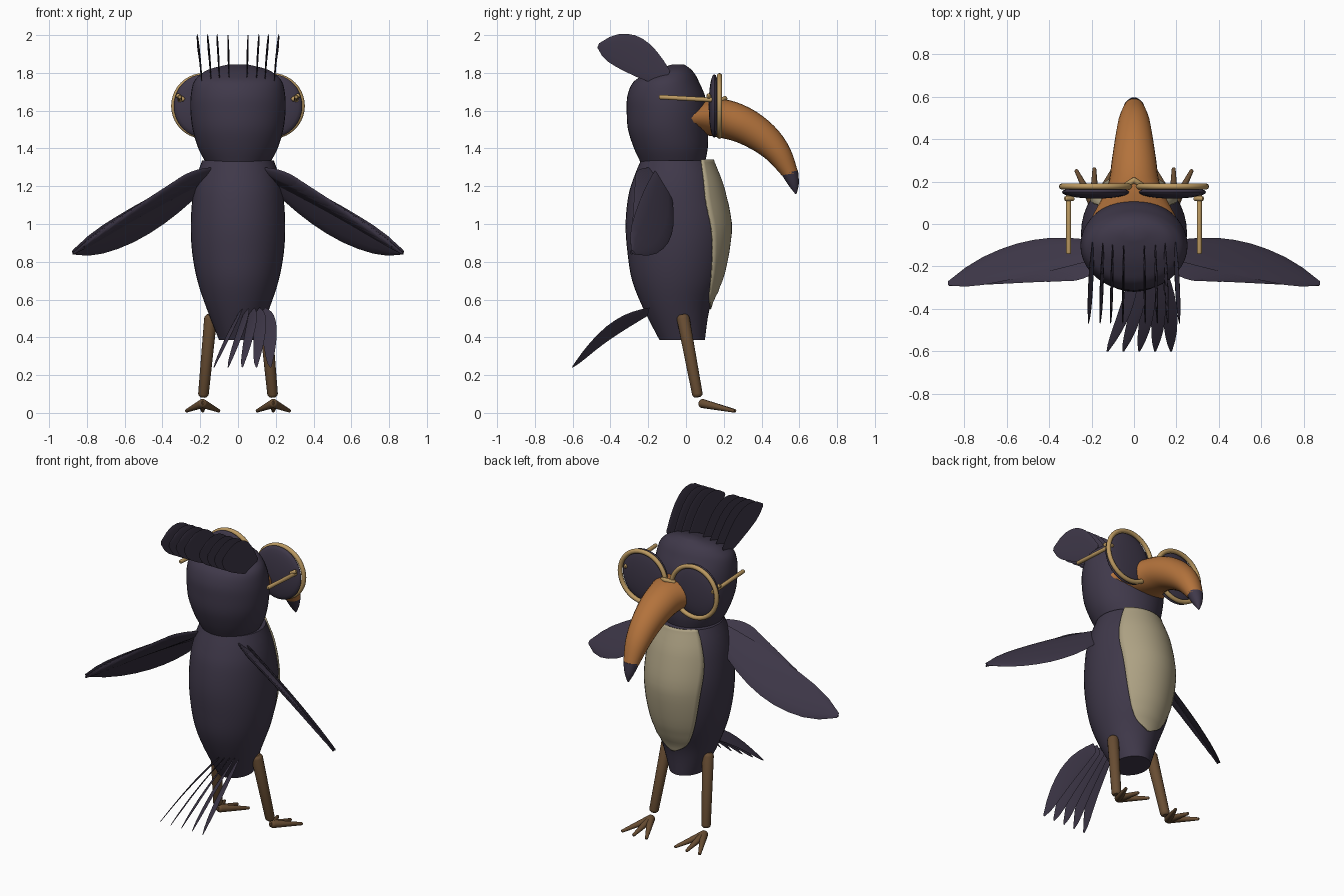
import bpy, bmesh
from math import sin, cos, pi, radians
from mathutils import Vector as V

cube = bpy.data.objects.get("Cube")
if cube:
    bpy.data.objects.remove(cube, do_unlink=True)


def material(name, rgb):
    m = bpy.data.materials.new(name)
    m.use_nodes = True
    m.diffuse_color = (*rgb, 1)
    m.node_tree.nodes["Principled BSDF"].inputs["Base Color"].default_value = (*rgb, 1)
    m.node_tree.nodes["Principled BSDF"].inputs["Roughness"].default_value = 0.7
    return m


PLUMAGE = material("dark plumage", (0.05, 0.04, 0.068))
CREAM = material("cream belly", (0.42, 0.36, 0.23))
ORANGE = material("orange beak", (0.45, 0.17, 0.045))
GOLD = material("gold frame", (0.5, 0.32, 0.12))
BROWN = material("brown leg", (0.14, 0.075, 0.033))


def finish(bm, name, mat):
    bmesh.ops.recalc_face_normals(bm, faces=bm.faces[:])
    me = bpy.data.meshes.new(name)
    bm.to_mesh(me)
    bm.free()
    me.shade_smooth()
    me.set_sharp_from_angle(angle=radians(40))
    me.materials.append(mat)
    ob = bpy.data.objects.new(name, me)
    bpy.context.collection.objects.link(ob)
    return ob


def loft(name, rings, mat, n=24):
    """Skin elliptical rings, each given as centre and two half-axes."""
    bm = bmesh.new()
    rows = [[bm.verts.new(c + u * cos(2 * pi * k / n) + v * sin(2 * pi * k / n))
             for k in range(n)] for c, u, v in rings]
    for a, b in zip(rows, rows[1:]):
        for k in range(n):
            bm.faces.new((a[k], a[(k + 1) % n], b[(k + 1) % n], b[k]))
    bm.faces.new(rows[0])
    bm.faces.new(rows[-1])
    return finish(bm, name, mat)


def smooth_rows(keys, steps=4):
    """Catmull-Rom samples between rows of numbers."""
    out = []
    for i in range(len(keys) - 1):
        p = [keys[max(0, min(len(keys) - 1, i + j))] for j in (-1, 0, 1, 2)]
        for s in range(steps):
            t = s / steps
            out.append([b + 0.5 * t * (c - a + t * (2 * a - 5 * b + 4 * c - d
                        + t * (3 * (b - c) + d - a))) for a, b, c, d in zip(*p)])
    return out + [list(keys[-1])]


def upright(name, keys, mat):
    return loft(name, [(V((0, cy, z)), V((rx, 0, 0)), V((0, ry, 0)))
                       for z, cy, rx, ry in smooth_rows(keys)], mat, 40)


def rod(name, a, b, ra, rb, mat):
    a, b = V(a), V(b)
    d = (b - a).normalized()
    u = d.orthogonal().normalized()
    v = d.cross(u)
    rings = [(a, .6, -.6), (a, .9, -.3), (a, 1, 0), (b, 1, 0), (b, .9, .3), (b, .6, .6)]
    return loft(name, [(p + d * off * r, u * k * r, v * k * r) for p, k, off in rings
                       for r in [ra if p is a else rb]], mat, 16)


def feather(name, root, tip, width, thick, bend):
    """Thin leaf-shaped blade, curved along its length."""
    root, tip, width, thick, bend = map(V, (root, tip, width, thick, bend))
    shape = (.45, .66, .83, .95, 1, 1, .93, .8, .55, .12)
    rings = []
    for i, w in enumerate(shape):
        t = i / (len(shape) - 1)
        rings.append((root.lerp(tip, t) + bend * sin(pi * t), width * w, thick * (.4 + .6 * w)))
    return loft(name, rings, PLUMAGE, 12)


# Body and head: height, centre y, half width, half depth
BODY = [(.385, -.02, .10, .12), (.55, -.05, .165, .175), (.7, -.05, .215, .235),
        (.85, -.045, .243, .265), (1, -.043, .25, .277), (1.15, -.05, .24, .255),
        (1.25, -.05, .22, .225), (1.335, -.05, .19, .19)]
upright("body", BODY, PLUMAGE)
upright("head", [(1.325, -.07, .17, .17), (1.4, -.08, .21, .195), (1.5, -.095, .24, .212),
                 (1.6, -.1, .252, .214), (1.68, -.105, .25, .205), (1.75, -.105, .235, .175),
                 (1.79, -.085, .2, .135), (1.82, -.065, .15, .09), (1.845, -.04, .05, .03)],
        PLUMAGE)

# Belly plate wraps the front of the body and narrows downward
spread = [(.55, .06), (.6, .48), (.7, .7), (.9, .84), (1.1, .95), (1.25, .9), (1.34, .82)]
samples = smooth_rows(BODY, 16)
bm = bmesh.new()
rows = []
for z, half in smooth_rows(spread):
    _, cy, rx, ry = min(samples, key=lambda r: abs(r[0] - z))
    rows.append([bm.verts.new((sin(a) * rx * 1.015, cy + cos(a) * ry * 1.015, z))
                 for a in [half * (k / 8 - 1) for k in range(17)]])
for a, b in zip(rows, rows[1:]):
    for k in range(16):
        bm.faces.new((a[k], a[k + 1], b[k + 1], b[k]))
belly = finish(bm, "belly", CREAM)
mod = belly.modifiers.new("thickness", "SOLIDIFY")
mod.thickness, mod.offset = .01, 0


# Beak: y, z, half height, half width, slope angle
def beak_part(name, keys, mat):
    loft(name, [(V((0, y, z)), V((rx, 0, 0)), V((0, sin(a), cos(a))) * rh)
                for y, z, rh, rx, a in smooth_rows(keys)], mat)


beak_part("beak", [(.03, 1.56, .08, .2, 0), (.18, 1.56, .102, .125, .05),
                   (.3, 1.525, .097, .105, .4), (.41, 1.455, .085, .088, .75),
                   (.49, 1.37, .068, .072, 1.1), (.55, 1.265, .044, .047, 1.4)], ORANGE)
beak_part("beak_tip", [(.548, 1.275, .046, .049, 1.4), (.57, 1.21, .028, .028, 1.4),
                       (.582, 1.16, .004, .004, 1.4)], PLUMAGE)

# Head crest: row of upright blades swept backward
for i, x in enumerate((-.215, -.16, -.11, -.053, .053, .11, .16, .215)):
    feather(f"crest_feather_{i}", (x * .9, -.1, 1.77), (x, -.465, 1.945),
            (x * .04, .035, .092), (.005, 0, 0), (0, 0, .04))

# Tail: fan of drooping blades
for i in range(5):
    feather(f"tail_feather_{i}", (.01 + .03 * i, -.2, .535), (-.125 + .075 * i, -.6, .245),
            (.034, .012, .05), (.004, -.004, -.002), (.015, -.01, .035))

for side, s in (("left", 1), ("right", -1)):
    # Wing: broad leading blade with narrower blades stacked along the rear edge
    feather(f"{side}_wing_blade", (s * .15, -.12, 1.25), (s * .875, -.28, .85),
            (0, .082, -.095), (s * .006, .008, .007), (0, .035, -.03))
    for i in range(10):
        t = i / 9
        root = V((.15, -.13 - .05 * t, 1.26 + .03 * t))
        tip = V((.875, -.285, .845)).lerp(V((.36, -.25, 1.2)), t)
        drop = V((.47, .67, .57)) * -.012
        r, e = root + drop, tip + drop * .4
        feather(f"{side}_wing_feather_{i}", (s * r.x, r.y, r.z), (s * e.x, e.y, e.z),
                (0, .03, -.035), (s * .005, .006, .006), (0, -.01, .03 * (1 - t)))

    # Leg and toes
    rod(f"{side}_leg", (s * .145, -.015, .5), (s * .183, .06, .1), .034, .028, BROWN)
    for name, dx in (("inner", -.085), ("middle", 0), ("outer", .085)):
        rod(f"{side}_{name}_toe", (s * .187, .085, .05), (s * (.187 + dx), .26 - abs(dx) * .1, .011),
            .024, .009, BROWN)

    # Spectacles: rim, thick lens, temple and hinge
    bpy.ops.mesh.primitive_torus_add(major_radius=.16, minor_radius=.014, major_segments=40,
                                     minor_segments=10, location=(s * .18, .177, 1.625),
                                     rotation=(pi / 2, 0, 0))
    rim = bpy.context.object
    rim.name = f"{side}_rim"
    rim.data.materials.append(GOLD)
    rim.data.shade_smooth()
    loft(f"{side}_lens", [(V((s * .18, .15 + .03 * sin(a), 1.625)), V((.16 * cos(a), 0, 0)),
                           V((0, 0, .168 * cos(a)))) for a in [pi * (k / 12 - .5) * .97
                                                              for k in range(13)]], PLUMAGE, 32)
    rod(f"{side}_temple", (s * .308, -.135, 1.672), (s * .308, .17, 1.655), .012, .012, GOLD)
    rod(f"{side}_hinge", (s * .29, .12, 1.66), (s * .32, .12, 1.68), .012, .012, GOLD)
    rod(f"{side}_bridge", (0, .207, 1.665), (s * .04, .18, 1.65), .013, .013, GOLD)
